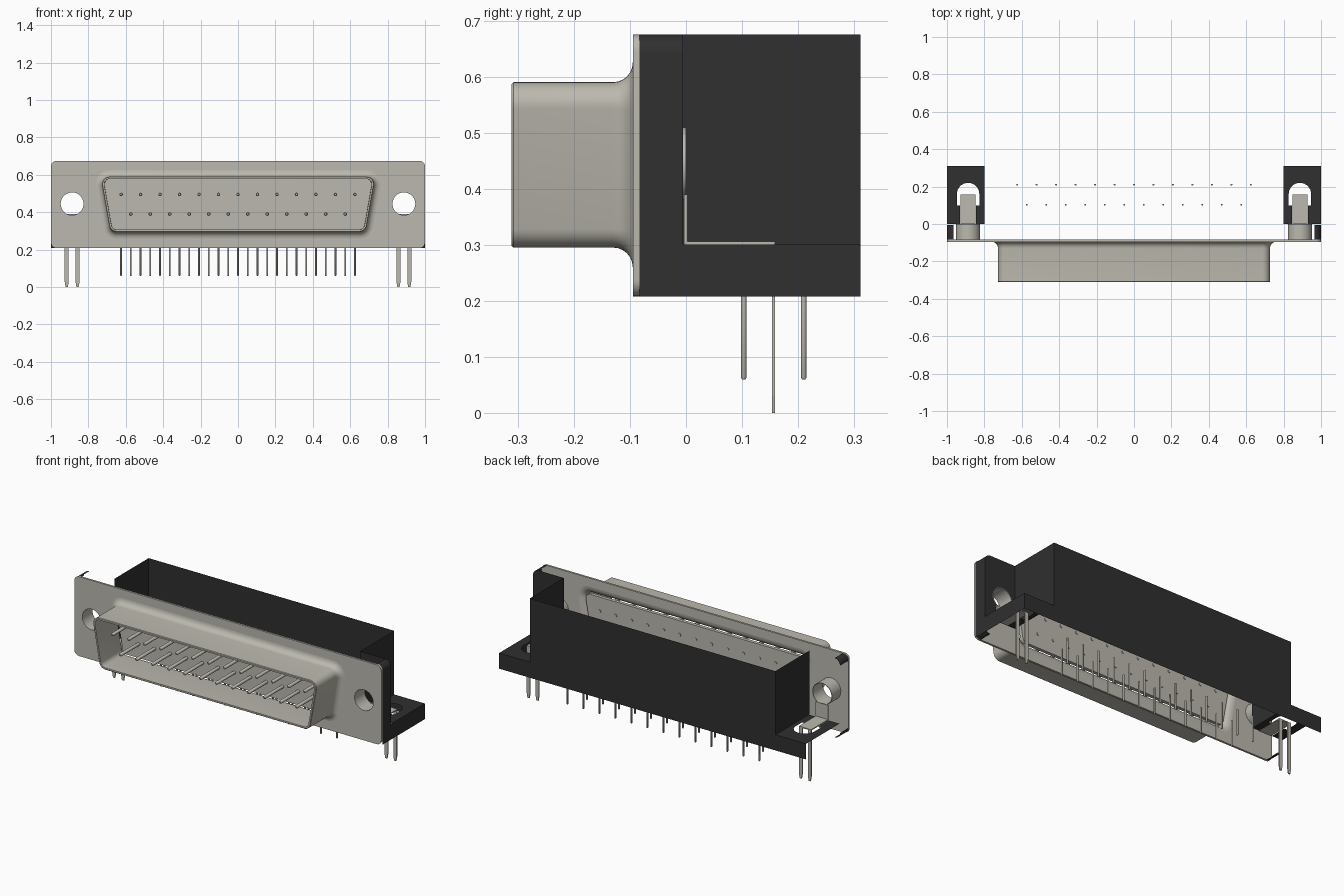
import bpy, bmesh, math
from mathutils import Vector

if "Cube" in bpy.data.objects:
    bpy.data.objects.remove(bpy.data.objects["Cube"], do_unlink=True)


def material(name, rgb):
    m = bpy.data.materials.new(name)
    m.use_nodes = True
    m.diffuse_color = (*rgb, 1)
    m.node_tree.nodes["Principled BSDF"].inputs["Base Color"].default_value = (*rgb, 1)
    return m


METAL = material("warm grey metal", (0.50, 0.485, 0.425))
BLACK = material("black plastic", (0.029, 0.029, 0.029))


def finish(name, bm, mat, smooth=False):
    me = bpy.data.meshes.new(name)
    bm.to_mesh(me)
    bm.free()
    me.materials.append(mat)
    ob = bpy.data.objects.new(name, me)
    bpy.context.collection.objects.link(ob)
    if smooth:
        bpy.ops.object.select_all(action='DESELECT')
        ob.select_set(True)
        bpy.context.view_layer.objects.active = ob
        bpy.ops.object.shade_smooth_by_angle(angle=math.radians(35))
    return ob


def arc(cx, cy, r, a0, a1, n=8):
    return [(cx + r * math.cos(math.radians(a0 + (a1 - a0) * i / n)),
             cy + r * math.sin(math.radians(a0 + (a1 - a0) * i / n))) for i in range(n + 1)]


def circle(cx, cy, r, n=32):
    return arc(cx, cy, r, 0, 360, n)[:-1]


# Places a 2D outline in a plane at right angles to one axis
PLACE = {'x': lambda p, d: (d, p[0], p[1]),
         'y': lambda p, d: (p[0], d, p[1]),
         'z': lambda p, d: (p[0], p[1], d)}


def sheet(name, loops, axis, d, mat, thick=0.0, smooth=False):
    """Flat sheet; the first loop is the outline, the others are holes."""
    bm = bmesh.new()
    edges = []
    for loop in loops:
        vs = [bm.verts.new(PLACE[axis](p, d)) for p in loop]
        edges += [bm.edges.new((vs[i - 1], vs[i])) for i in range(len(vs))]
    bmesh.ops.triangle_fill(bm, edges=edges, use_beauty=True, use_dissolve=False)
    if thick:
        geo = bmesh.ops.extrude_face_region(bm, geom=bm.faces[:], use_keep_orig=True)
        bmesh.ops.translate(bm, verts=[g for g in geo['geom'] if isinstance(g, bmesh.types.BMVert)],
                            vec=Vector(PLACE[axis]((0, 0), thick)))
    bmesh.ops.recalc_face_normals(bm, faces=bm.faces[:])
    return finish(name, bm, mat, smooth)


def loft(name, rings, mat, closed=False, caps=False):
    """Skin through rings of 3D points."""
    bm = bmesh.new()
    vr = [[bm.verts.new(p) for p in ring] for ring in rings]
    n = len(vr[0])
    for a, b in zip(vr, vr[1:] + (vr[:1] if closed else [])):
        for i in range(n):
            bm.faces.new((a[i - 1], a[i], b[i], b[i - 1]))
    if caps:
        bm.faces.new(vr[0])
        bm.faces.new(vr[-1])
    bmesh.ops.recalc_face_normals(bm, faces=bm.faces[:])
    return finish(name, bm, mat, True)


def pin(name, axis, centre, r, start, end, tip):
    """Round pin with a chamfered free end."""
    s = math.copysign(tip, end - start)
    prof = [(r, start), (r, end - s), (r * 0.6, end)]
    return loft(name, [[PLACE[axis](p, d) for p in circle(*centre, rad, 12)] for rad, d in prof],
                METAL, caps=True)


def box(name, lo, hi, mat):
    outline = [(lo[0], lo[1]), (hi[0], lo[1]), (hi[0], hi[1]), (lo[0], hi[1])]
    return sheet(name, [outline], 'z', lo[2], mat, hi[2] - lo[2])


def d_outline(off):
    """Rounded D outline of the shell, grown by off."""
    r = 0.04 + off
    half = arc(0.649, 0.335, r, -90, -10) + arc(0.687, 0.55, r, -10, 90)
    return half + [(-x, z) for x, z in reversed(half)]


Z0, Z1 = 0.208, 0.675          # flange bottom and top
HX, HZ, HR = 0.887, 0.445, 0.061   # mounting hole

# Front flange with two mounting holes and the shell opening
c = 0.03
flange = (arc(1 - c, Z0 + c, c, -90, 0) + arc(1 - c, Z1 - c, c, 0, 90)
          + arc(-1 + c, Z1 - c, c, 90, 180) + arc(-1 + c, Z0 + c, c, 180, 270))
sheet("front_flange", [flange, circle(HX, HZ, HR), circle(-HX, HZ, HR), d_outline(0.035)],
      'y', -0.095, METAL, 0.012, True)

# D shaped shell flaring into the flange
flare = [math.radians(a) for a in range(0, 91, 15)]
prof = [(0.035 - 0.035 * math.cos(t), -0.13 + 0.035 * math.sin(t)) for t in reversed(flare)]
prof += [(0, -0.308), (-0.003, -0.311), (-0.012, -0.311)]
prof += [(0.035 - 0.047 * math.cos(t), -0.13 + 0.047 * math.sin(t)) for t in flare]
loft("connector_shell", [[(x, y, z) for x, z in d_outline(o)] for o, y in prof], METAL, closed=True)

# Insulator that carries the contacts
sheet("contact_insulator", [d_outline(-0.0125)], 'y', -0.108, METAL, 0.02)

# Two rows of contacts with their solder tails
for row, (count, z, ty) in enumerate([(13, 0.495, 0.21), (12, 0.39, 0.103)]):
    for i in range(count):
        x = (i - (count - 1) / 2) * 0.1042
        pin(f"contact_pin_{row}_{i}", 'y', (x, z), 0.0095, -0.084, -0.28, 0.006)
        pin(f"solder_tail_{row}_{i}", 'z', (x, ty), 0.005, 0.215, 0.06, 0.003)

# Housing back wall, wider at the foot
YB, ZF = 0.311, 0.3
sheet("housing_back", [[(-1, Z0), (1, Z0), (1, ZF), (0.8, ZF), (0.8, Z1), (-0.8, Z1), (-0.8, ZF), (-1, ZF)]],
      'y', YB, BLACK)

for s, side in ((1, "left"), (-1, "right")):
    # Housing side wall
    sheet(side + "_housing_side", [[(-0.005, ZF), (YB, ZF), (YB, Z1), (-0.005, Z1)]], 'x', 0.8 * s, BLACK)
    # Ear floor with an open keyhole slot
    slot = [(HX - 0.043, 0), (HX - 0.043, 0.1), (HX - 0.06, 0.1)]
    slot += arc(HX, 0.16, 0.06, 180, 0, 16) + [(HX + 0.06, 0.1), (HX + 0.043, 0.1), (HX + 0.043, 0)]
    floor = [(0.8, 0)] + slot + [(1, 0), (1, YB), (0.8, YB)]
    sheet(side + "_ear_floor", [[(x * s, y) for x, y in floor]], 'z', ZF, BLACK)
    # Rounded ear corners behind the flange
    for label, pts in (("top", arc(0.965, Z1 - 0.035, 0.035, 0, 90)),
                       ("bottom", arc(0.965, Z0 + 0.035, 0.035, -90, 0))):
        bm = bmesh.new()
        vs = [[bm.verts.new((x * s, y, z)) for x, z in pts] for y in (-0.083, -0.005)]
        for i in range(len(pts) - 1):
            bm.faces.new((vs[0][i], vs[0][i + 1], vs[1][i + 1], vs[1][i]))
        finish(f"{side}_ear_{label}_corner", bm, BLACK, True)
    # Mounting tube
    loft(side + "_mounting_tube",
         [[(x, y, z) for x, z in circle(HX * s, HZ, r)] for r, y in
          ((0.064, -0.084), (0.064, 0.0), (HR, 0.0), (HR, -0.084))], METAL, closed=True)
    # Board lock bracket: upright, arm and two prongs
    bx = HX * s
    box(side + "_bracket_upright", (bx - 0.04, -0.004, 0.3), (bx + 0.04, 0.003, 0.39), METAL)
    box(side + "_bracket_arm", (bx - 0.04, -0.004, 0.3), (bx + 0.04, 0.159, 0.306), METAL)
    for k, name in ((-1, "inner"), (1, "outer")):
        px = bx + k * s * 0.029
        prong = [(px - 0.011, 0.3), (px - 0.011, 0.03), (px - 0.006, 0),
                 (px + 0.006, 0), (px + 0.011, 0.03), (px + 0.011, 0.3)]
        sheet(f"{side}_{name}_prong", [prong], 'y', 0.153, METAL, 0.006)

# Closed outer side and rear face of the left ear
sheet("left_ear_side", [[(-0.083, Z0), (YB, Z0), (YB, ZF), (-0.005, ZF), (-0.005, Z1 - 0.035),
                         (-0.083, Z1 - 0.035)]], 'x', 1.0, BLACK)
rear = [(0.8, ZF), (1, ZF)] + arc(0.965, Z1 - 0.035, 0.035, 0, 90) + [(0.8, Z1)]
sheet("left_ear_rear", [rear, circle(HX, HZ, 0.064)], 'y', -0.005, BLACK)
